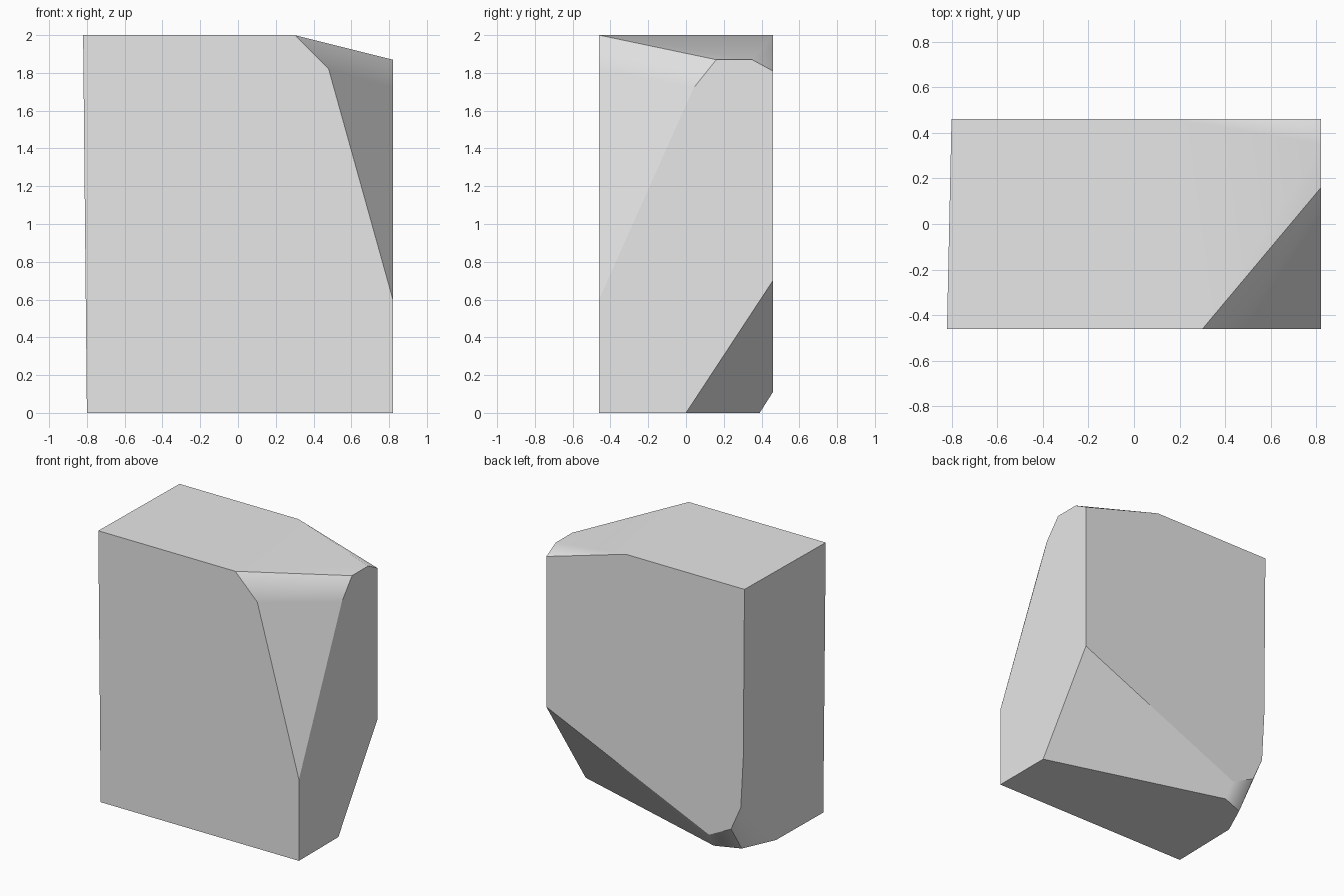
import bpy
import bmesh
import math

cube = bpy.data.objects.get("Cube")
if cube:
    bpy.data.objects.remove(cube, do_unlink=True)

W, D, H = 0.82, 0.46, 2.0

# Corner points of the block, grouped by region
left_side = [(-W, -D, H), (-0.80, D, H), (-0.80, -D, 0), (-0.79, D, 0.75)]
rounded_foot = [(-0.77, D, 0.38), (-0.69, D, 0.20), (-0.51, D, 0.11),
                (-0.79, 0.08, 0), (-0.68, 0.32, 0), (-0.50, 0.39, 0)]
right_foot = [(W, -D, 0), (W, 0, 0), (W, D, 0.70)]
front_chip = [(0.30, -D, H), (0.48, -D, 1.82), (W, -D, 0.60),
              (W, 0.04, 1.72), (W, 0.16, 1.87)]
top_slope = [(0.17, D, H), (W, 0.35, 1.87), (W, D, 1.81)]

# Wrap the corners in a convex shell and merge coplanar triangles
bm = bmesh.new()
for p in left_side + rounded_foot + right_foot + front_chip + top_slope:
    bm.verts.new(p)
bmesh.ops.convex_hull(bm, input=bm.verts[:])
bmesh.ops.dissolve_limit(bm, angle_limit=math.radians(1),
                         verts=bm.verts[:], edges=bm.edges[:])
bmesh.ops.recalc_face_normals(bm, faces=bm.faces[:])
mesh = bpy.data.meshes.new("stone_block")
bm.to_mesh(mesh)
bm.free()

block = bpy.data.objects.new("stone_block", mesh)
bpy.context.collection.objects.link(block)

# Plain grey stone
stone = bpy.data.materials.new("light_grey_stone")
stone.use_nodes = True
grey = (0.8, 0.8, 0.8, 1)
stone.diffuse_color = grey
stone.node_tree.nodes["Principled BSDF"].inputs["Base Color"].default_value = grey
mesh.materials.append(stone)

# Soft shading across shallow chips, with the broad faces kept flat
bpy.ops.object.select_all(action='DESELECT')
block.select_set(True)
bpy.context.view_layer.objects.active = block
bpy.ops.object.shade_smooth_by_angle(angle=math.radians(30))
flat = block.modifiers.new("flat_broad_faces", 'WEIGHTED_NORMAL')
flat.keep_sharp = True
flat.weight = 80
